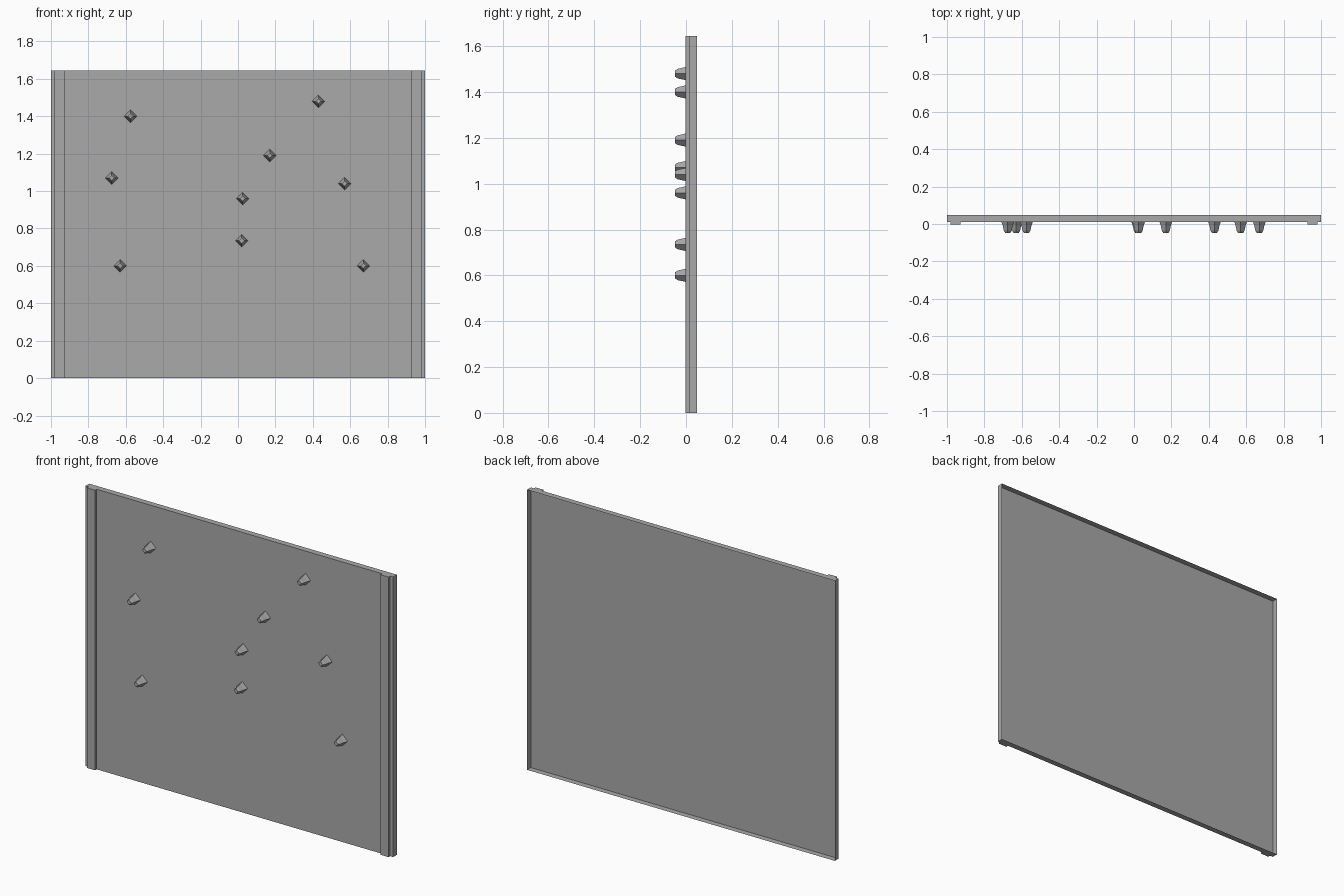
import bpy
import bmesh
import math
from mathutils import Vector

cube = bpy.data.objects.get("Cube")
if cube:
    bpy.data.objects.remove(cube, do_unlink=True)

HEIGHT = 1.645
FRONT, BACK = 0.012, 0.047      # panel front sheet and rear rim
RAIL_FRONT, TIP = -0.003, -0.047

grey = bpy.data.materials.new("plain_grey")
grey.use_nodes = True
grey.diffuse_color = (0.4, 0.4, 0.4, 1)
grey.node_tree.nodes["Principled BSDF"].inputs["Base Color"].default_value = (0.4, 0.4, 0.4, 1)


def finish(name, bm):
    mesh = bpy.data.meshes.new(name)
    bm.to_mesh(mesh)
    bm.free()
    mesh.materials.append(grey)
    obj = bpy.data.objects.new(name, mesh)
    bpy.context.collection.objects.link(obj)
    return obj


def box(name, x0, x1, y0, y1, open_back=False):
    bm = bmesh.new()
    bmesh.ops.create_cube(bm, size=1)
    for v in bm.verts:
        v.co = Vector((x0 if v.co.x < 0 else x1,
                       y0 if v.co.y < 0 else y1,
                       0 if v.co.z < 0 else HEIGHT))
    bm.normal_update()
    if open_back:
        rear = [f for f in bm.faces if f.normal.y > 0.9]
        bmesh.ops.delete(bm, geom=rear, context='FACES_ONLY')
    return finish(name, bm)


def peg(name, x, z):
    # Four-sided tapering peg pointing forward, with a chamfered tip
    bm = bmesh.new()
    rings = []
    for y, r in ((FRONT, 0.034), (-0.008, 0.027), (-0.036, 0.021), (TIP, 0.014)):
        rings.append([bm.verts.new((x + r * math.cos(i * math.pi / 2), y,
                                    z + r * math.sin(i * math.pi / 2)))
                      for i in range(4)])
    for a, b in zip(rings, rings[1:]):
        for i in range(4):
            j = (i + 1) % 4
            bm.faces.new((a[i], a[j], b[j], b[i]))
    bm.faces.new(rings[0])
    bm.faces.new(rings[-1])
    bmesh.ops.recalc_face_normals(bm, faces=bm.faces)
    return finish(name, bm)


# Wall panel: a shallow tray, open at the rear
box("wall_panel", -1, 1, FRONT, BACK, open_back=True)

# Upright trim strips near both edges
for side, sign in (("left", 1), ("right", -1)):
    xs = sorted((sign * 0.927, sign * 0.98))
    box(side + "_trim_strip", xs[0], xs[1], RAIL_FRONT, FRONT)

# Scattered climbing pegs
spots = [(-0.575, 1.4), (0.43, 1.48), (0.17, 1.19), (-0.675, 1.07), (0.57, 1.04),
         (0.025, 0.96), (0.02, 0.735), (-0.63, 0.6), (0.67, 0.6)]
for n, (x, z) in enumerate(spots, 1):
    peg("peg_%d" % n, x, z)
